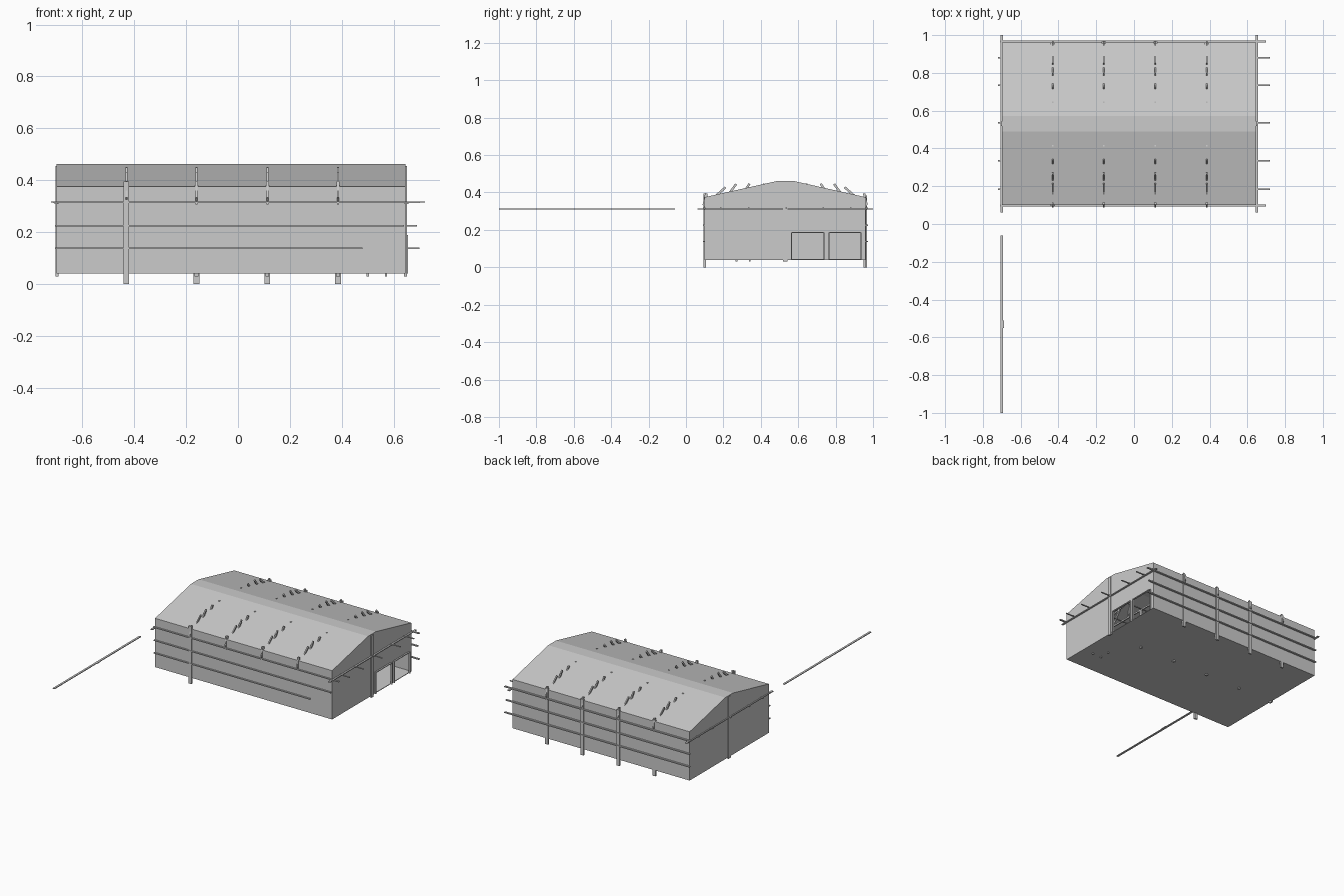
import bpy, bmesh
from mathutils import Vector, Matrix

if "Cube" in bpy.data.objects:
    bpy.data.objects.remove(bpy.data.objects["Cube"])

X0, X1 = -0.70, 0.645          # building ends
Y0, Y1, YC = 0.10, 0.96, 0.53  # side walls and ridge line
FLOOR, EAVE, RIDGE, TIE = 0.04, 0.375, 0.462, 0.312
FRAMES = (-0.43, -0.16, 0.113, 0.385)


def finish(name, bm):
    bmesh.ops.recalc_face_normals(bm, faces=bm.faces)
    me = bpy.data.meshes.new(name)
    bm.to_mesh(me)
    bm.free()
    ob = bpy.data.objects.new(name, me)
    bpy.context.collection.objects.link(ob)
    return ob


def bars(name, items):
    """One object from bars given as (start, end, width, height)."""
    bm = bmesh.new()
    for p, q, w, h in items:
        p, q = Vector(p), Vector(q)
        d = q - p
        x = d.normalized()
        side = Vector((0, 1, 0)) if abs(x.x) > 0.9 else Vector((1, 0, 0))
        up = x.cross(side).normalized()
        m = Matrix((x * d.length, side * w, up * h)).transposed().to_4x4()
        m.translation = (p + q) / 2
        bmesh.ops.create_cube(bm, size=1, matrix=m)
    return finish(name, bm)


def panel(name, pts, depth):
    """Thin prism from a planar outline."""
    bm = bmesh.new()
    f = bm.faces.new([bm.verts.new(p) for p in pts])
    r = bmesh.ops.extrude_face_region(bm, geom=[f])
    vs = [v for v in r['geom'] if isinstance(v, bmesh.types.BMVert)]
    bmesh.ops.translate(bm, vec=depth, verts=vs)
    return finish(name, bm)


# Shell: floor, long walls, roof
T = 0.004
panel("floor", [(X0, Y0, FLOOR), (X1, Y0, FLOOR), (X1, Y1, FLOOR), (X0, Y1, FLOOR)], (0, 0, T))
for name, y, t in (("front_wall", Y0, T), ("back_wall", Y1, -T)):
    panel(name, [(X0, y, FLOOR), (X1, y, FLOOR), (X1, y, EAVE), (X0, y, EAVE)], (0, t, 0))
roof = [(Y0, EAVE), (0.49, RIDGE), (0.573, RIDGE), (Y1, EAVE)]
under = [(y, z - T) for y, z in reversed(roof)]
panel("roof", [(X0, y, z) for y, z in roof + under], (X1 - X0, 0, 0))

# Gable ends, the right one with two door openings
DOORS = ((0.765, 0.935), (0.565, 0.738))
DTOP = 0.187
base = []
for a, b in reversed(DOORS):
    base += [(a, FLOOR), (a, DTOP), (b, DTOP), (b, FLOOR)]
low = [(Y0, FLOOR)]
panel("left_gable", [(X0, y, z) for y, z in roof + [(Y1, FLOOR)] + low], (T, 0, 0))
panel("right_gable", [(X1, y, z) for y, z in low + base + [(Y1, FLOOR)] + roof[::-1]], (-T, 0, 0))
frame = []
for a, b in DOORS:
    for y in (a, b):
        frame.append(((0.65, y, FLOOR), (0.65, y, DTOP), 0.010, 0.005))
    frame.append(((0.65, a, DTOP), (0.65, b, DTOP), 0.010, 0.005))
bars("door_frames", frame)

# Side columns: some stand proud of the walls and reach the ground
cols = []
for i, x in enumerate(FRAMES):
    front_z = 0 if i == 0 else FLOOR
    fy = Y0 if i == 0 else Y0 + 0.009
    by = Y1 + 0.001 if i in (1, 2) else Y1 - 0.004
    cols.append(((x, fy, front_z), (x, fy, 0.395), 0.022 if i == 0 else 0.012, 0.012))
    cols.append(((x, by, 0), (x, by, 0.385), 0.022, 0.012))
bars("side_columns", cols)

# Ridge posts inside and at both gables
posts = [((x, YC, 0.03), (x, YC, TIE), 0.014, 0.014) for x in FRAMES]
posts += [((x, YC, 0.03), (x, YC, 0.455), 0.012, 0.024) for x in (X0 + 0.003, X1)]
bars("centre_posts", posts)

# Trusses: ties, rafters and web bars that pass through the roof
truss = []
WEBS = (((0.095, 0.325), (0.212, 0.428), 0.012), ((0.17, TIE), (0.268, 0.445), 0.012),
        ((0.25, TIE), (0.340, 0.447), 0.012), ((0.40, TIE), (0.415, 0.449), 0.008),
        ((0.094, 0.332), (0.108, 0.395), 0.012))
for x in FRAMES:
    truss.append(((x, Y0 - 0.006, TIE), (x, Y1 + 0.006, TIE), 0.008, 0.01))
    for s in (1, -1):
        m = lambda y: YC + s * (y - YC)
        truss.append(((x, m(0.105), 0.365), (x, m(0.50), 0.45), 0.008, 0.008))
        for (ya, za), (yb, zb), h in WEBS:
            truss.append(((x, m(ya), za), (x, m(yb), zb), 0.008, h))
bars("trusses", truss)

# End tie beams, and the loose beam lying outside
bars("end_beams", [((x, 0.062, TIE), (x, 1.0, TIE), 0.014, 0.006) for x in (X0, X1 + 0.004)])
bars("loose_beam", [((X0, -1.0, TIE), (X0, -0.06, TIE), 0.014, 0.005),
                    ((X0 + 0.008, -0.55, TIE), (X0 + 0.008, -0.51, TIE), 0.006, 0.004)])

# Long horizontal rails
rails = []
for z, xl, xf, xb in ((0.315, -0.71, 0.70, 0.70), (0.225, -0.705, 0.64, 0.69), (0.138, -0.705, 0.48, 0.70)):
    rails.append(((xl, 0.098, z), (xf, 0.098, z), 0.012, 0.007))
    rails.append(((xl, 0.966, z), (xb, 0.966, z), 0.012, 0.007))
bars("wall_rails", rails)
bars("ceiling_rails", [((-0.72, y, 0.316), (0.72, y, 0.316), 0.008, 0.005)
                       for y in (0.185, 0.335, 0.535, 0.735, 0.88)])

# Small pins under the floor
bars("floor_pins", [((x, y, 0.03), (x, y, 0.05), 0.009, 0.009)
                    for x, y in ((0.50, 0.27), (0.57, 0.27), (0.50, 0.34))])
